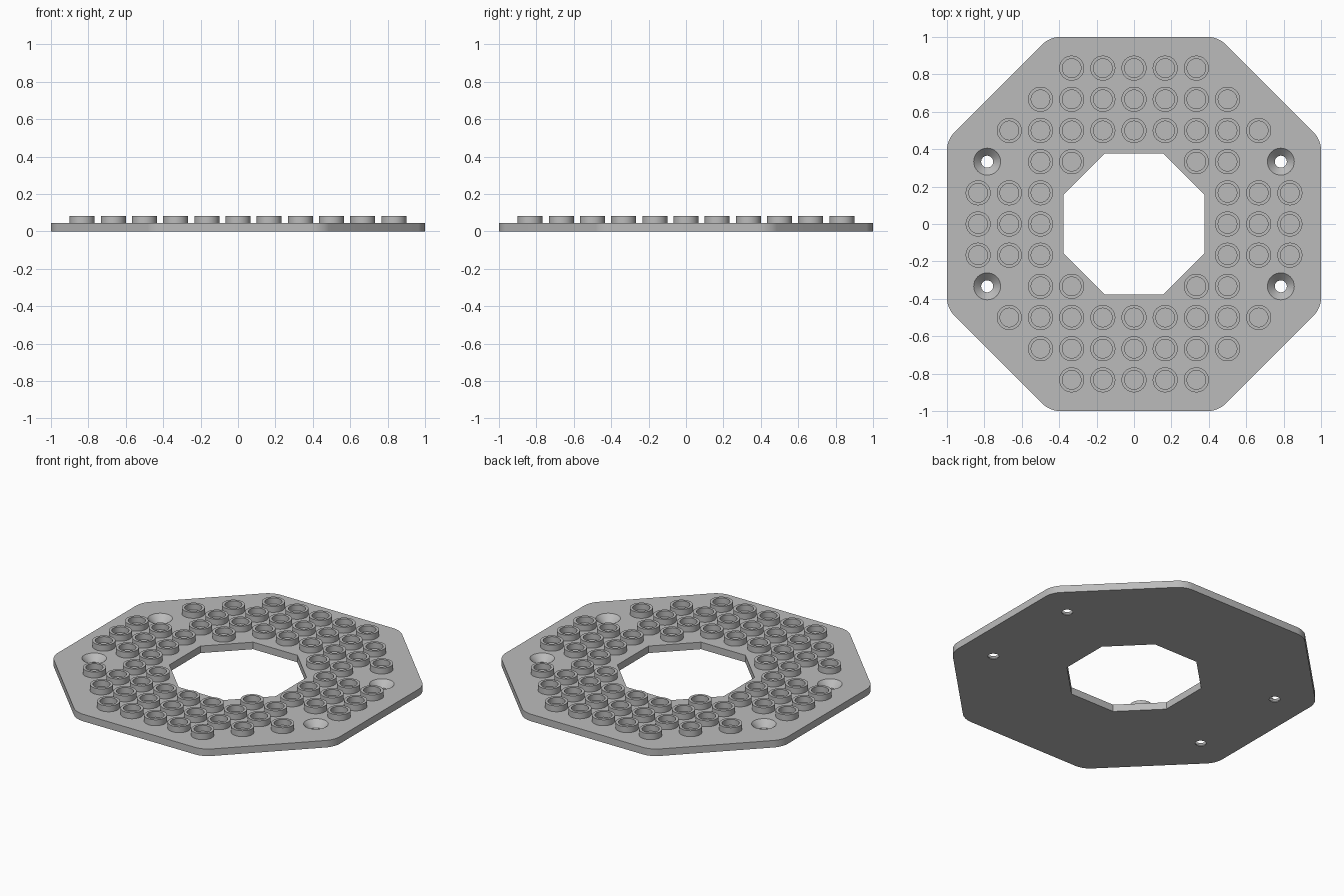
import bpy, bmesh, math

cube = bpy.data.objects.get("Cube")
if cube:
    bpy.data.objects.remove(cube, do_unlink=True)

PLATE_TOP, STUD_TOP, PITCH = 0.045, 0.083, 1 / 6

grey = bpy.data.materials.new("mid grey")
grey.use_nodes = True
color = (0.5, 0.5, 0.5, 1)
grey.diffuse_color = color
grey.node_tree.nodes["Principled BSDF"].inputs["Base Color"].default_value = color


def add_object(name, mesh, location=(0, 0, 0)):
    obj = bpy.data.objects.new(name, mesh)
    obj.location = location
    bpy.context.collection.objects.link(obj)
    return obj


def to_mesh(name, bm):
    bmesh.ops.recalc_face_normals(bm, faces=bm.faces)
    mesh = bpy.data.meshes.new(name)
    bm.to_mesh(mesh)
    bm.free()
    mesh.materials.append(grey)
    return mesh


def smooth(obj):
    bpy.ops.object.select_all(action="DESELECT")
    obj.select_set(True)
    bpy.context.view_layer.objects.active = obj
    bpy.ops.object.shade_smooth_by_angle(angle=math.radians(30))


def octagon_prism(bm, half, corner, bottom, top):
    """Octagon with flat sides at +-half and corners at +-corner."""
    points = [(half, -corner), (half, corner), (corner, half), (-corner, half),
              (-half, corner), (-half, -corner), (-corner, -half), (corner, -half)]
    base = bm.faces.new([bm.verts.new((x, y, bottom)) for x, y in points])
    extruded = bmesh.ops.extrude_face_region(bm, geom=[base])["geom"]
    verts = [g for g in extruded if isinstance(g, bmesh.types.BMVert)]
    bmesh.ops.translate(bm, verts=verts, vec=(0, 0, top - bottom))


def lathe(bm, profile, cx=0, cy=0, sides=32, capped=False):
    """Revolve (radius, height) points around a vertical axis."""
    rings = []
    for r, z in profile:
        angles = [2 * math.pi * k / sides for k in range(sides)]
        rings.append([bm.verts.new((cx + r * math.cos(a), cy + r * math.sin(a), z))
                      for a in angles])
    for low, high in zip(rings, rings[1:]):
        for k in range(sides):
            n = (k + 1) % sides
            bm.faces.new((low[k], low[n], high[n], high[k]))
    if capped:
        bm.faces.new(rings[0][::-1])
        bm.faces.new(rings[-1])


# Octagonal plate with rounded corners
bm = bmesh.new()
octagon_prism(bm, 1, 0.45, 0, PLATE_TOP)
upright = [e for e in bm.edges if abs(e.verts[0].co.z - e.verts[1].co.z) > 0.01]
bmesh.ops.bevel(bm, geom=upright, offset=0.05, offset_type="OFFSET",
                segments=6, profile=0.5, affect="EDGES")
plate = add_object("base_plate", to_mesh("base_plate", bm))

# Cutter for the central opening and the four countersunk screw holes
bm = bmesh.new()
octagon_prism(bm, 0.376, 0.157, -0.1, 0.2)
screw_profile = [(0.032, -0.1), (0.032, 0.005), (0.072, PLATE_TOP), (0.072, 0.2)]
for sx in (-1, 1):
    for sy in (-1, 1):
        lathe(bm, screw_profile, sx * 0.785, sy * 2 * PITCH, capped=True)
cutter = add_object("hole_cutter", to_mesh("hole_cutter", bm))
cutter.hide_render = True

cut = plate.modifiers.new("holes", "BOOLEAN")
cut.operation = "DIFFERENCE"
cut.solver = "EXACT"
cut.object = cutter
bpy.context.view_layer.objects.active = plate
plate.select_set(True)
bpy.ops.object.modifier_apply(modifier=cut.name)
bpy.data.objects.remove(cutter, do_unlink=True)
smooth(plate)

# Hollow studs sharing one mesh, laid out on a square grid
bm = bmesh.new()
lathe(bm, [(0.067, PLATE_TOP), (0.067, STUD_TOP), (0.05, STUD_TOP), (0.05, PLATE_TOP)])
stud_mesh = to_mesh("stud", bm)

row_columns = {0: (3, 4, 5), 1: (3, 4, 5), 2: (2, 3),
               3: range(5), 4: range(4), 5: range(3)}
first = None
for j in range(-5, 6):
    columns = {s * i for i in row_columns[abs(j)] for s in (-1, 1)}
    for i in sorted(columns):
        stud = add_object("stud", stud_mesh, (i * PITCH, j * PITCH, 0))
        first = first or stud
smooth(first)
